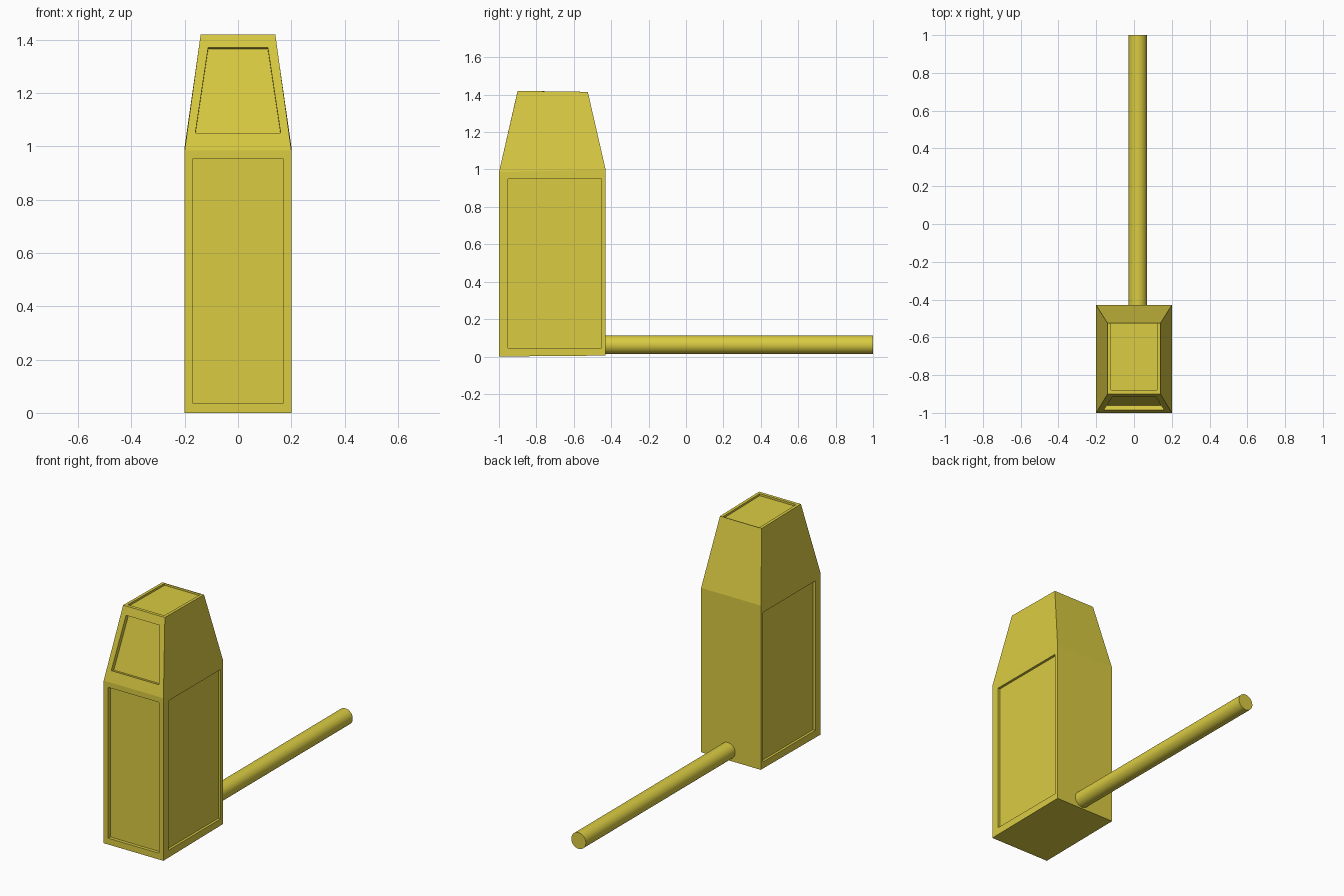
import bpy, bmesh
from math import pi
from mathutils import Vector

if "Cube" in bpy.data.objects:
    bpy.data.objects.remove(bpy.data.objects["Cube"])

yellow = bpy.data.materials.new("yellow")
yellow.diffuse_color = (0.70, 0.60, 0.055, 1)
yellow.use_nodes = True
yellow.node_tree.nodes["Principled BSDF"].inputs["Base Color"].default_value = yellow.diffuse_color


def recess(bm, direction, z_range, corners, depth):
    """Inset the face looking along direction to the given corners, then push it in."""
    d = Vector(direction)
    lo, hi = z_range
    face = max((f for f in bm.faces if lo <= f.calc_center_median().z <= hi),
               key=lambda f: f.normal.dot(d) * f.calc_area() ** 0.1)
    bmesh.ops.inset_individual(bm, faces=[face], thickness=0.03)
    targets = [Vector(c) for c in corners]
    for v in face.verts:
        v.co = min(targets, key=lambda t: (t - v.co).length)
    face.normal_update()
    shift = Vector(depth)
    bmesh.ops.inset_individual(bm, faces=[face], thickness=0.0)
    for v in face.verts:
        v.co += shift
    return face


# Head: straight body with a tapered cap
bm = bmesh.new()
# half width, front y, back y, front z, back z
levels = [(0.20, -1.0, -0.43, 0.0, 0.005),
          (0.20, -1.0, -0.43, 0.985, 1.0),
          (0.14, -0.9, -0.525, 1.42, 1.415)]
rings = [[bm.verts.new(p) for p in ((-w, f, zf), (w, f, zf), (w, b, zb), (-w, b, zb))]
         for w, f, b, zf, zb in levels]
bm.faces.new(rings[0][::-1])
bm.faces.new(rings[-1])
for low, high in zip(rings, rings[1:]):
    for i in range(4):
        j = (i + 1) % 4
        bm.faces.new((low[i], low[j], high[j], high[i]))
bmesh.ops.recalc_face_normals(bm, faces=bm.faces)

# Front panel
recess(bm, (0, -1, 0), (0.3, 0.7),
       [(x, -1, z) for x in (-0.17, 0.17) for z in (0.038, 0.952)], (0, 0.02, 0))

# Side panels
for s in (-1, 1):
    recess(bm, (s, 0, 0), (0.3, 0.7),
           [(s * 0.2, y, z) for y in (-0.952, -0.452) for z in (0.045, 0.95)],
           (-s * 0.015, 0, 0))

# Cap window, its back wall leaning with the slope
recess(bm, (0, -1, 0), (1.05, 1.35),
       [(x * s, y, z) for s in (-1, 1) for x, y, z in ((0.16, -0.985, 1.05), (0.112, -0.912, 1.37))],
       (0, 0.025, -0.006))

# Roof panel, running out to the back edge
recess(bm, (0, 0, 1), (1.4, 1.5),
       [(x, y, z) for x in (-0.122, 0.122) for y, z in ((-0.88, 1.42), (-0.528, 1.415))],
       (0, 0, -0.012))

mesh = bpy.data.meshes.new("mallet_head")
bm.to_mesh(mesh)
bm.free()
head = bpy.data.objects.new("mallet_head", mesh)
bpy.context.collection.objects.link(head)
head.data.materials.append(yellow)

# Handle
y0, y1 = -0.45, 1.0
bpy.ops.mesh.primitive_cylinder_add(vertices=32, radius=0.049, depth=y1 - y0,
                                    location=(0.02, (y0 + y1) / 2, 0.063),
                                    rotation=(pi / 2, 0, 0))
handle = bpy.context.object
handle.name = "handle"
handle.data.materials.append(yellow)
bpy.ops.object.shade_smooth_by_angle()
